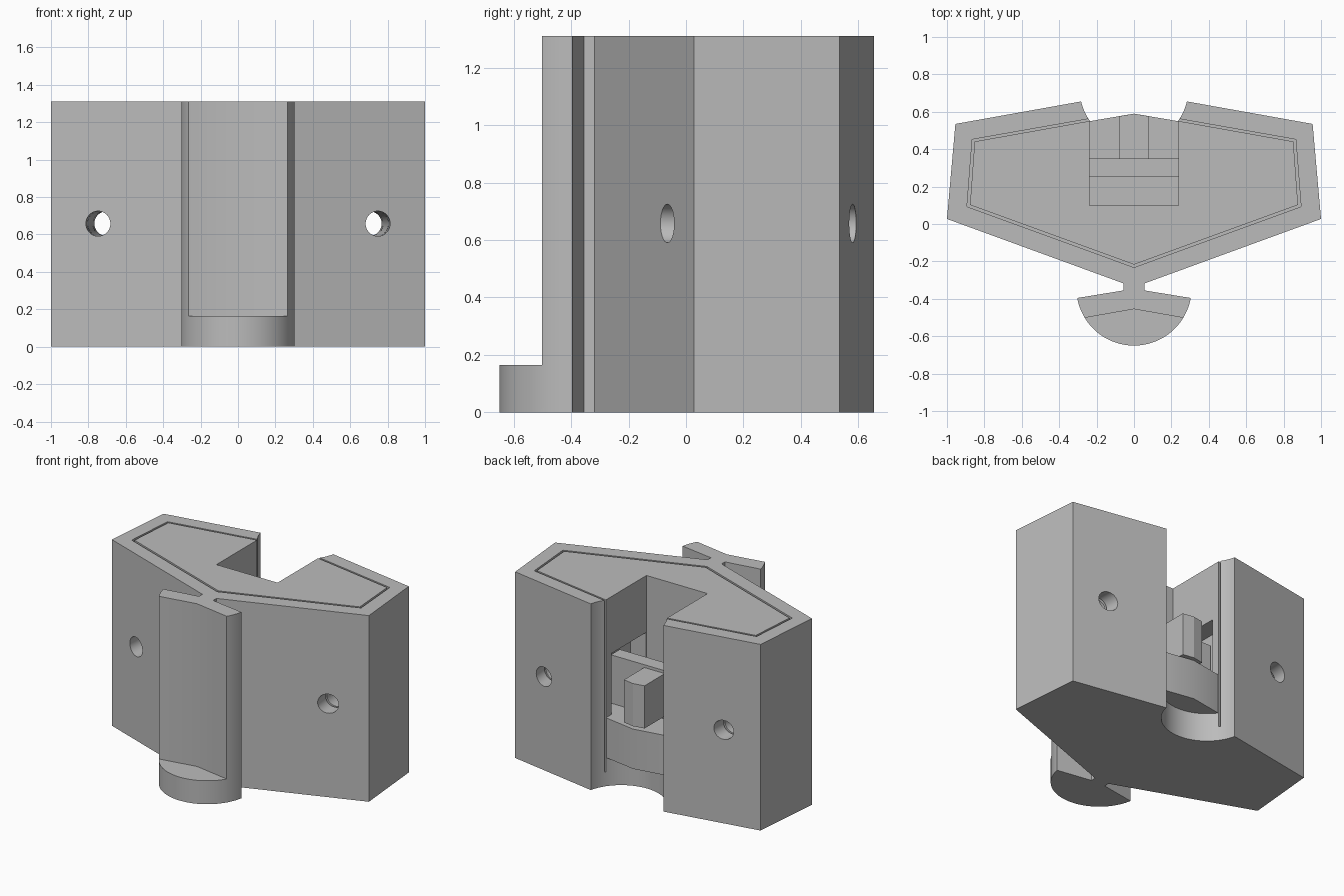
import bpy, bmesh, math
from mathutils import Vector

cube = bpy.data.objects.get("Cube")
if cube:
    bpy.data.objects.remove(cube, do_unlink=True)

HEIGHT = 1.31
SLOPE = math.tan(math.radians(10))

grey = bpy.data.materials.new("mid grey")
grey.use_nodes = True
COLOUR = (0.5, 0.5, 0.5, 1)
grey.diffuse_color = COLOUR
grey.node_tree.nodes["Principled BSDF"].inputs["Base Color"].default_value = COLOUR


def finish(bm, name):
    bmesh.ops.recalc_face_normals(bm, faces=bm.faces)
    mesh = bpy.data.meshes.new(name)
    bm.to_mesh(mesh)
    bm.free()
    mesh.materials.append(grey)
    obj = bpy.data.objects.new(name, mesh)
    bpy.context.collection.objects.link(obj)
    return obj


def prism(name, outline, z0, z1):
    bm = bmesh.new()
    face = bm.faces.new([bm.verts.new((x, y, z0)) for x, y in outline])
    side = bmesh.ops.extrude_face_region(bm, geom=[face])
    top = [v for v in side["geom"] if isinstance(v, bmesh.types.BMVert)]
    bmesh.ops.translate(bm, vec=(0, 0, z1 - z0), verts=top)
    return finish(bm, name)


def box(name, half_width, y0, y1, z0, z1):
    w = half_width
    return prism(name, [(-w, y0), (w, y0), (w, y1), (-w, y1)], z0, z1)


def rod(name, start, end, radius):
    start, end = Vector(start), Vector(end)
    axis = end - start
    bm = bmesh.new()
    bmesh.ops.create_cone(bm, cap_ends=True, segments=48, radius1=radius,
                          radius2=radius, depth=axis.length)
    bm.transform(axis.to_track_quat('Z', 'Y').to_matrix().to_4x4())
    bmesh.ops.translate(bm, vec=(start + end) / 2, verts=bm.verts)
    return finish(bm, name)


def arc(cy, radius, a0, a1, steps):
    angles = [math.radians(a0 + (a1 - a0) * i / steps) for i in range(steps + 1)]
    return [(radius * math.cos(a), cy + radius * math.sin(a)) for a in angles]


def mirrored(half):
    """Close a right-hand path, listed front to back, with its mirror image."""
    return half + [(-x, y) for x, y in reversed(half) if abs(x) > 1e-5]


# Block outline, from the round front connector to the V in the rear socket
half = arc(-0.342, 0.308, -90, -10, 24)
half[0] = (0, half[0][1])
half += [(0.055, -0.355), (0.055, -0.318), (1, 0.027), (0.955, 0.535)]
half += arc(0.72, 0.29, -12.9, -35.9, 8) + [(0, 0.59)]
block = prism("block", mirrored(half), 0, HEIGHT)

cutters = []

# Recess above the connector foot
cutters.append(prism("connector_cutter", mirrored(
    [(0, -0.455), (0.5, -0.455 - 0.5 * SLOPE), (0.5, -0.8)]), 0.165, 1.5))

# Round pocket under the rear ledge
cutters.append(prism("socket_cutter",
                     arc(0.72, 0.29, -35.9, -144.1, 32) + [(0, 0.68)], -0.2, 0.2))

# Rear notch and the wider chamber below its shoulders
cutters.append(box("notch_cutter", 0.238, 0.1, 0.9, 0.48, 1.5))
cutters.append(box("chamber_cutter", 0.36, 0.105, 0.49, 0.48, 0.91))

# Narrow reinforcing slit that follows the walls
outer = [(0.236, 0.563), (0.865, 0.452), (0.893, 0.093), (0, -0.232)]
inner = [(0, -0.217), (0.877, 0.102), (0.852, 0.441), (0.236, 0.551)]
flip = lambda pts: [(-x, y) for x, y in reversed(pts)]
cutters.append(prism("slit_cutter", outer + flip(outer[:3]) + flip(inner[1:])
                     + inner, 0.1, 1.5))

# Screw holes, leaning towards the middle at the back
for s in (-1, 1):
    cutters.append(rod("screw_hole_cutter", (s * 0.763, -0.27, 0.658),
                       (s * 0.685, 0.78, 0.658), 0.067))

for cutter in cutters:
    mod = block.modifiers.new(cutter.name, 'BOOLEAN')
    mod.operation = 'DIFFERENCE'
    mod.solver = 'EXACT'
    mod.object = cutter
bpy.context.view_layer.update()
mesh = bpy.data.meshes.new_from_object(
    block.evaluated_get(bpy.context.evaluated_depsgraph_get()))
block.modifiers.clear()
block.data = mesh
for cutter in cutters:
    bpy.data.objects.remove(cutter, do_unlink=True)

# Latch plate and its push peg
box("latch_plate", 0.34, 0.25, 0.35, 0.47, 0.82)
prism("latch_peg", mirrored([(0.08, 0.34), (0.08, 0.59 - 0.08 * SLOPE), (0, 0.59)]),
      0.5, 0.8)

bpy.ops.object.select_all(action='DESELECT')
block.select_set(True)
bpy.context.view_layer.objects.active = block
bpy.ops.object.shade_smooth_by_angle(angle=math.radians(30))
